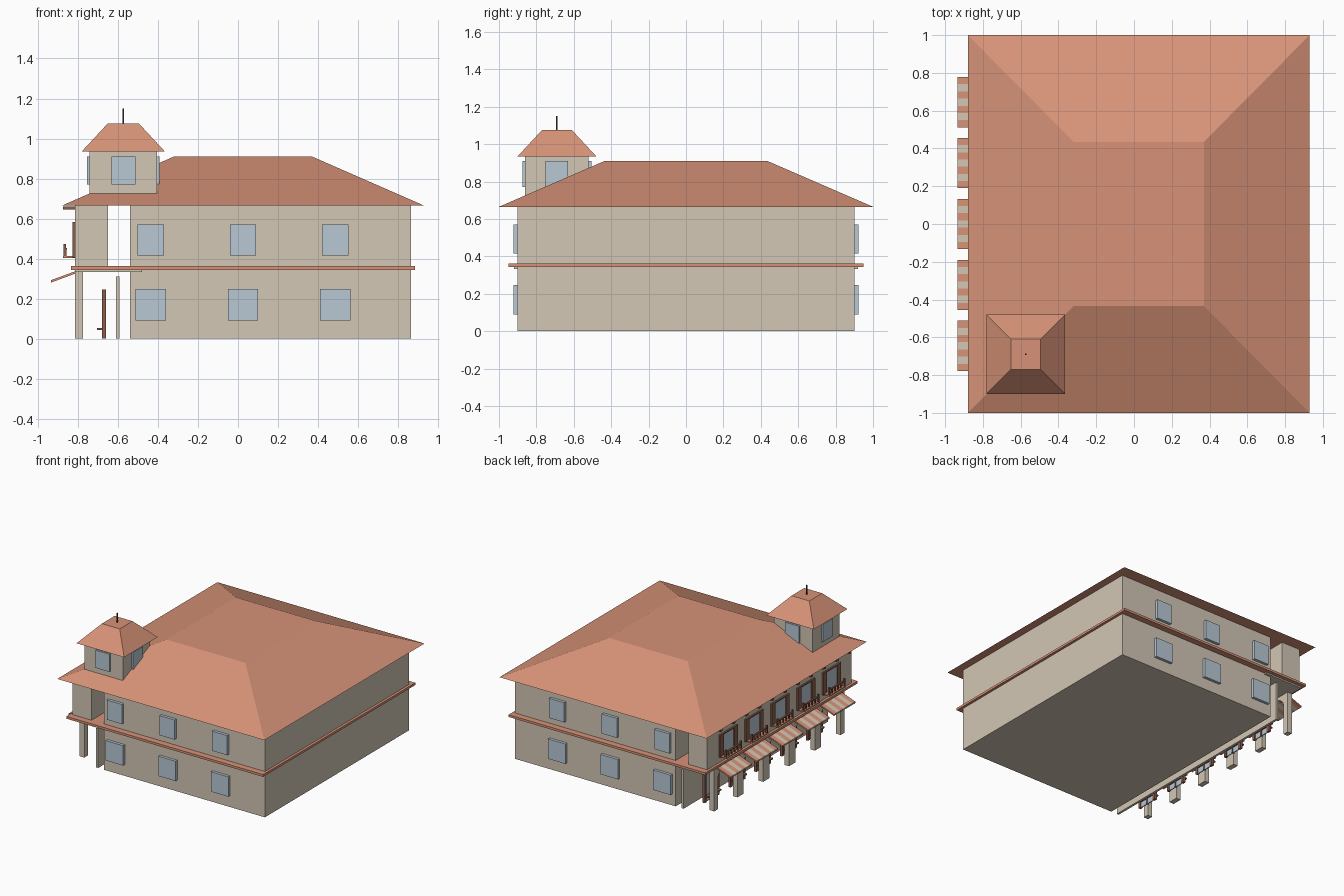
import bpy, bmesh, math

cube = bpy.data.objects.get("Cube")
if cube:
    bpy.data.objects.remove(cube, do_unlink=True)


def material(name, rgb):
    m = bpy.data.materials.new(name)
    m.use_nodes = True
    m.diffuse_color = (*rgb, 1)
    m.node_tree.nodes["Principled BSDF"].inputs["Base Color"].default_value = (*rgb, 1)
    return m


STONE = material("warm stone", (0.65, 0.57, 0.46))
TILE = material("terracotta", (0.68, 0.29, 0.185))
GLASS = material("pale blue glass", (0.48, 0.58, 0.66))
WOOD = material("dark wood", (0.26, 0.11, 0.07))
IRON = material("dark iron", (0.06, 0.03, 0.025))


def finish(name, bm, mats):
    bmesh.ops.recalc_face_normals(bm, faces=bm.faces)
    mesh = bpy.data.meshes.new(name)
    bm.to_mesh(mesh)
    bm.free()
    for m in mats:
        mesh.materials.append(m)
    ob = bpy.data.objects.new(name, mesh)
    bpy.context.collection.objects.link(ob)
    return ob


def add_box(bm, x, y, z, index=0):
    """Box between (low, high) pairs on each axis."""
    verts = bmesh.ops.create_cube(bm, size=1)["verts"]
    for v in verts:
        v.co = [p[0] if c < 0 else p[1] for c, p in zip(v.co, (x, y, z))]
    for f in {f for v in verts for f in v.link_faces}:
        f.material_index = index


def box(name, x, y, z, mat):
    bm = bmesh.new()
    add_box(bm, x, y, z)
    return finish(name, bm, [mat])


def span(c, half):
    return (c - half, c + half)


def hip_roof(name, x, y, z, top_x, top_y):
    bm = bmesh.new()
    add_box(bm, x, y, z)
    for v in bm.verts:
        if v.co.z > sum(z) / 2:
            v.co.x = top_x[0] if v.co.x < sum(x) / 2 else top_x[1]
            v.co.y = top_y[0] if v.co.y < sum(y) / 2 else top_y[1]
    return finish(name, bm, [TILE])


# Main masses
EAVE = 0.665
box("main_block", (-0.54, 0.865), (-0.9, 0.9), (0, EAVE), STONE)
box("upper_gallery", (-0.815, -0.65), (-0.9, 0.9), (0.36, EAVE), STONE)
box("gallery_inner_wall", (-0.61, -0.592), (-0.9, 0.9), (0, 0.31), STONE)
box("gallery_floor", (-0.815, -0.48), (-0.92, 0.92), (0.333, 0.346), STONE)
box("storey_band", (-0.835, 0.885), (-0.95, 0.95), (0.344, 0.362), TILE)
hip_roof("main_roof", (-0.88, 0.93), (-1, 1), (EAVE, 0.91), (-0.32, 0.37), (-0.435, 0.435))

# Front and back windows
for label, s in (("front", -1), ("back", 1)):
    y = tuple(sorted((s * 0.89, s * 0.922)))
    for i in range(3):
        x = 0.025 + (i - 1) * 0.46
        box(f"{label}_upper_window_{i}", span(x, 0.066), y, (0.415, 0.57), GLASS)
        box(f"{label}_lower_window_{i}", span(x, 0.076), y, (0.09, 0.247), GLASS)

# Tower
TX, TY = -0.573, -0.69
box("tower_body", span(TX, 0.168), span(TY, 0.17), (0.7, 0.94), STONE)
hip_roof("tower_roof", span(TX, 0.208), span(TY, 0.21), (0.935, 1.075),
         span(TX, 0.078), span(TY, 0.08))
box("tower_spire", span(TX, 0.004), span(TY, 0.004), (1.07, 1.15), IRON)
box("tower_windows_front_back", span(TX, 0.06), span(TY, 0.184), (0.77, 0.91), GLASS)
box("tower_windows_sides", span(TX, 0.182), span(TY, 0.06), (0.77, 0.91), GLASS)

# Arcade: one outline with five arched openings, extruded
PITCH = 0.3225
BAYS = [(i - 2) * PITCH for i in range(5)]
OPEN, SPRING, RISE = 0.122, 0.24, 0.08
END = BAYS[-1] + OPEN + 0.045
outline = [(-END, 0.335), (-END, 0)]
for c in BAYS:
    outline.append((c - OPEN, 0))
    for k in range(9):
        a = math.pi * (1 - k / 8)
        outline.append((c + OPEN * math.cos(a), SPRING + RISE * math.sin(a)))
    outline.append((c + OPEN, 0))
outline += [(END, 0), (END, 0.335)]
bm = bmesh.new()
face = bm.faces.new([bm.verts.new((-0.815, y, z)) for y, z in outline])
ext = bmesh.ops.extrude_face_region(bm, geom=[face])["geom"]
bmesh.ops.translate(bm, vec=(0.04, 0, 0),
                    verts=[g for g in ext if isinstance(g, bmesh.types.BMVert)])
finish("arcade_pillars", bm, [STONE])


def awning(i, c):
    """Sloping canopy of alternating stripes."""
    bm = bmesh.new()
    width = 0.266 / 7
    for k in range(7):
        add_box(bm, (-0.935, -0.81), span(c + (k - 3) * width, width / 2),
                (0, 0.012), k % 2)
    for v in bm.verts:
        v.co.z += 0.28 + (v.co.x + 0.935) * 0.37
    finish(f"awning_{i}", bm, [TILE, STONE])


def balcony(i, c):
    """Glazed opening with shutters, ledge and railing."""
    box(f"gallery_window_{i}", (-0.822, -0.81), span(c, 0.07), (0.405, 0.575), GLASS)
    bm = bmesh.new()
    for s in (-1, 1):
        add_box(bm, (-0.828, -0.812), span(c + s * 0.088, 0.022), (0.405, 0.582))
    add_box(bm, (-0.828, -0.812), span(c, 0.07), (0.572, 0.582))
    finish(f"gallery_shutters_{i}", bm, [WOOD])
    box(f"balcony_ledge_{i}", (-0.875, -0.812), span(c, 0.1), (0.403, 0.412), TILE)
    bm = bmesh.new()
    add_box(bm, span(-0.862, 0.007), span(c, 0.1), (0.446, 0.454))
    for k in range(6):
        y = c + (k - 2.5) * 0.037
        add_box(bm, span(-0.862, 0.005), span(y, 0.005), (0.41, 0.45))
    for s in (-1, 1):
        add_box(bm, span(-0.865, 0.006), span(c + s * 0.094, 0.006), (0.41, 0.472))
    finish(f"balcony_railing_{i}", bm, [WOOD])


def door(i, c):
    """Framed glass door under the arcade."""
    box(f"door_glass_{i}", (-0.674, -0.666), span(c, 0.075), (0.0, 0.235), GLASS)
    bm = bmesh.new()
    for s in (-1, 0, 1):
        add_box(bm, (-0.68, -0.66), span(c + s * 0.08, 0.012 if s else 0.005), (0, 0.245))
    add_box(bm, (-0.68, -0.66), span(c, 0.08), (0.228, 0.245))
    add_box(bm, (-0.705, -0.66), span(c, 0.08), (0.043, 0.053))
    finish(f"door_frame_{i}", bm, [WOOD])


for i, c in enumerate(BAYS):
    awning(i, c)
    balcony(i, c)
    door(i, c)

# Rafter ends under the gallery eave
bm = bmesh.new()
for k in range(11):
    add_box(bm, (-0.875, -0.81), span((k - 5) * PITCH / 2, 0.013), (0.645, 0.66))
finish("rafter_ends", bm, [WOOD])
